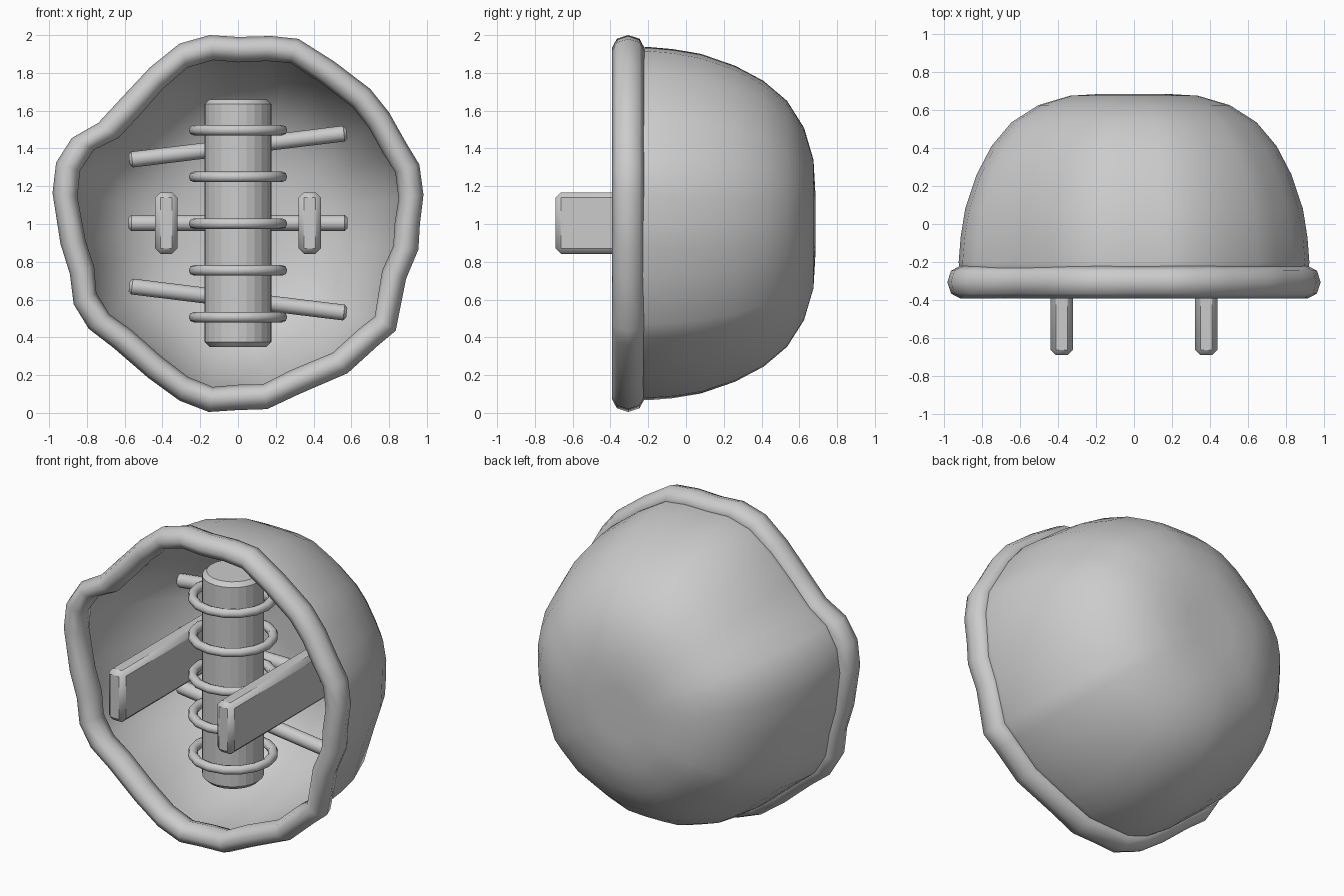
import bpy, bmesh, math

if "Cube" in bpy.data.objects:
    bpy.data.objects.remove(bpy.data.objects["Cube"])

CY = -0.05      # depth of the central column
ROD_Y = 0.23    # depth of the cross rods


def finish(ob, bevel=0, angle=40, segments=1):
    bpy.ops.object.select_all(action='DESELECT')
    bpy.context.view_layer.objects.active = ob
    ob.select_set(True)
    if bevel:
        m = ob.modifiers.new("bevel", 'BEVEL')
        m.width = bevel
        m.segments = segments
        m.limit_method = 'ANGLE'
    bpy.ops.object.shade_smooth_by_angle(angle=math.radians(angle))
    return ob


def skin(name, rows, wrap=False, pole=None):
    """Mesh from closed loops of points; optionally wrap last to first or close to a pole."""
    bm = bmesh.new()
    vs = [[bm.verts.new(p) for p in r] for r in rows]
    n = len(rows[0])
    for a in range(len(rows) if wrap else len(rows) - 1):
        r, s = vs[a], vs[(a + 1) % len(rows)]
        for i in range(n):
            bm.faces.new((r[i], r[(i + 1) % n], s[(i + 1) % n], s[i]))
    if pole:
        p = bm.verts.new(pole)
        for i in range(n):
            bm.faces.new((vs[-1][i], vs[-1][(i + 1) % n], p))
    bmesh.ops.recalc_face_normals(bm, faces=bm.faces)
    me = bpy.data.meshes.new(name)
    bm.to_mesh(me)
    bm.free()
    ob = bpy.data.objects.new(name, me)
    bpy.context.collection.objects.link(ob)
    return ob


# Wavy outer outline of the rim, relative to the bowl axis (x, z)
outline = [(-.15, 1.0), (0, .99), (.175, .995), (.32, .98), (.51, .86), (.70, .715),
           (.80, .59), (.89, .43), (.96, .315), (.982, .155), (.963, 0), (.955, -.135),
           (.89, -.29), (.835, -.565), (.745, -.64), (.58, -.79), (.325, -.90),
           (.155, -.98), (0, -.985), (-.155, -.995), (-.31, -.935), (-.475, -.815),
           (-.66, -.655), (-.79, -.555), (-.87, -.425), (-.89, -.265), (-.94, -.105),
           (-.982, .165), (-.963, .325), (-.88, .455), (-.74, .535), (-.615, .67),
           (-.465, .83), (-.31, .955)]
polar = [(math.atan2(z, x), math.hypot(x, z)) for x, z in outline]

# Rim: oval tube following the outline
rim_rows = []
for k in range(8):
    t = 2 * math.pi * k / 8
    y = -0.306 + 0.085 * math.sin(t)
    rim_rows.append([((r - .067 + .067 * math.cos(t)) * math.cos(a), y,
                      1 + (r - .067 + .067 * math.cos(t)) * math.sin(a)) for a, r in polar])
finish(skin("rim", rim_rows, wrap=True), angle=60)

# Bowl shell: waviness is softer than the rim's and fades out towards the back
profile = [(-.31, 1), (-.2, 1.01), (-.07, 1.0), (.08, .975), (.26, .91), (.41, .825),
           (.535, .71), (.625, .555), (.675, .37), (.685, .18)]
rows = []
for y, f in profile:
    w = max(0.35, min(.8, .8 - (y + .2) * 0.55))
    rows.append([(f * (.915 + (r - .067 - .915) * w) * math.cos(a), y,
                  1 + f * (.915 + (r - .067 - .915) * w) * math.sin(a)) for a, r in polar])
bowl = skin("bowl", rows, pole=(0, .68, 1))
sol = bowl.modifiers.new("thickness", 'SOLIDIFY')
sol.thickness = 0.03
sol.offset = -1
finish(bowl, angle=60)

# Central column, faceted
bpy.ops.mesh.primitive_cylinder_add(vertices=24, radius=.177, depth=1.31, location=(0, CY, 1.005))
bpy.context.object.name = "column"
finish(bpy.context.object, bevel=.025, angle=10)

# Rings round the column
for i in range(5):
    bpy.ops.mesh.primitive_torus_add(major_segments=16, minor_segments=8, major_radius=.233,
                                     minor_radius=.028, location=(0, CY, .507 + i * .2475))
    bpy.context.object.name = f"ring_{i + 1}"
    finish(bpy.context.object, angle=60)

# Cross rods behind the column
for i, (z, tilt) in enumerate([(1.41, -7), (1.005, 0), (.6, 7)]):
    bpy.ops.mesh.primitive_cylinder_add(vertices=12, radius=.042, depth=1.16, location=(0, ROD_Y, z),
                                        rotation=(0, math.radians(90 + tilt), 0))
    bpy.context.object.name = f"cross_rod_{i + 1}"
    finish(bpy.context.object, bevel=.015)

# Side fins sticking out of the bowl
for side, x in (("left", -.38), ("right", .38)):
    bpy.ops.mesh.primitive_cube_add(size=1, location=(x, -.17, 1.005))
    ob = bpy.context.object
    ob.name = f"fin_{side}"
    ob.scale = (.118, 1.04, .325)
    bpy.ops.object.transform_apply(location=False, rotation=False, scale=True)
    finish(ob, bevel=.028)
